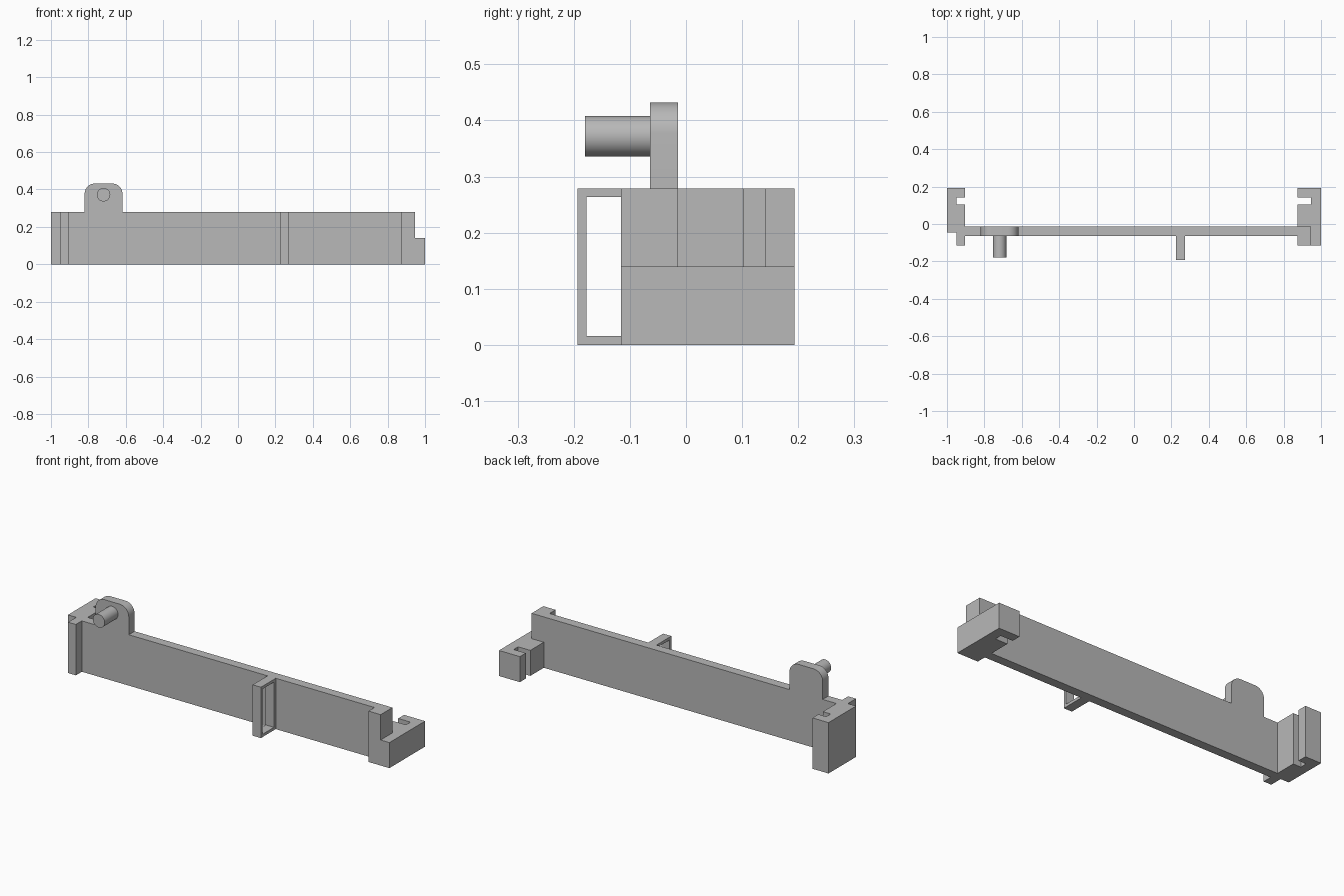
import bpy
import bmesh
from math import sin, cos, pi
from mathutils import Vector

old = bpy.data.objects.get("Cube")
if old:
    bpy.data.objects.remove(old, do_unlink=True)

grey = bpy.data.materials.new("plain grey")
grey.use_nodes = True
colour = (0.48, 0.48, 0.48, 1)
grey.diffuse_color = colour
grey.node_tree.nodes["Principled BSDF"].inputs["Base Color"].default_value = colour

HEIGHT, STEP = 0.279, 0.14
FRONT, BACK = -0.064, -0.014      # wall faces
HOOK, REAR = -0.116, 0.193        # bracket ends
SLOT = (0.103, 0.142)
LEFT_IN, RIGHT_IN = 0.873, -0.903


def finish(bm, name):
    bmesh.ops.recalc_face_normals(bm, faces=bm.faces)
    mesh = bpy.data.meshes.new(name)
    bm.to_mesh(mesh)
    bm.free()
    mesh.materials.append(grey)
    obj = bpy.data.objects.new(name, mesh)
    bpy.context.collection.objects.link(obj)
    return obj


def prism(name, outline, axis, low, high):
    """Extrude a closed 2D outline along y or z."""
    bm = bmesh.new()
    place = (lambda a, b: (a, low, b)) if axis == "y" else (lambda a, b: (a, b, low))
    face = bm.faces.new([bm.verts.new(place(a, b)) for a, b in outline])
    move = Vector((0, high - low, 0) if axis == "y" else (0, 0, high - low))
    new = bmesh.ops.extrude_face_region(bm, geom=[face], use_keep_orig=True)["geom"]
    bmesh.ops.translate(bm, vec=move, verts=[v for v in new if isinstance(v, bmesh.types.BMVert)])
    return finish(bm, name)


def arc(x, z, r, start, end, steps):
    angles = [start + (end - start) * i / steps for i in range(steps + 1)]
    return [(x + r * cos(a), z + r * sin(a)) for a in angles]


def smooth(obj):
    bpy.ops.object.select_all(action="DESELECT")
    obj.select_set(True)
    bpy.context.view_layer.objects.active = obj
    bpy.ops.object.shade_smooth_by_angle(angle=0.6)


# Long wall with the rounded tab in one outline
tab_l, tab_r, tab_top, r = -0.618, -0.82, 0.432, 0.055
outline = [(RIGHT_IN, 0), (LEFT_IN, 0), (LEFT_IN, HEIGHT), (tab_l, HEIGHT)]
outline += arc(tab_l - r, tab_top - r, r, 0, pi / 2, 10)
outline += arc(tab_r + r, tab_top - r, r, pi / 2, pi, 10)
outline += [(tab_r, HEIGHT), (RIGHT_IN, HEIGHT)]
smooth(prism("wall_with_tab", outline, "y", FRONT, BACK))

# Round peg on the tab
smooth(prism("peg", arc(-0.719, 0.372, 0.036, 0, 2 * pi, 40)[:-1], "y", -0.18, FRONT))

# Right bracket: full height, slotted, with a front hook
slot_x = -0.95
prism("right_bracket", [
    (-1, REAR), (RIGHT_IN, REAR), (RIGHT_IN, SLOT[1]), (slot_x, SLOT[1]),
    (slot_x, SLOT[0]), (RIGHT_IN, SLOT[0]), (RIGHT_IN, HOOK), (slot_x, HOOK),
    (slot_x, -0.046), (-1, -0.046)], "z", 0, HEIGHT)

# Left bracket: low slotted base and a tall front post
slot_x = 0.947
prism("left_bracket_base", [
    (1, REAR), (LEFT_IN, REAR), (LEFT_IN, SLOT[1]), (slot_x, SLOT[1]),
    (slot_x, SLOT[0]), (LEFT_IN, SLOT[0]), (LEFT_IN, HOOK), (1, HOOK)], "z", 0, STEP)
prism("left_bracket_post", [
    (LEFT_IN, HOOK), (slot_x, HOOK), (slot_x, BACK), (LEFT_IN, BACK)], "z", STEP, HEIGHT)

# Open rectangular loop on the wall front: box with a window through its sides
bm = bmesh.new()
bmesh.ops.create_cube(bm, size=1)
size = Vector((0.05, FRONT + 0.193, HEIGHT))
bmesh.ops.scale(bm, vec=size, verts=bm.verts)
bmesh.ops.translate(bm, vec=(0.249, (FRONT - 0.193) / 2, HEIGHT / 2), verts=bm.verts)
bm.normal_update()
sides = [f for f in bm.faces if abs(f.normal.x) > 0.9]
bmesh.ops.inset_individual(bm, faces=sides, thickness=0.022)
rims = [e for f in sides for e in f.edges]
bmesh.ops.delete(bm, geom=sides, context="FACES_ONLY")
bmesh.ops.bridge_loops(bm, edges=rims)
finish(bm, "front_loop")
